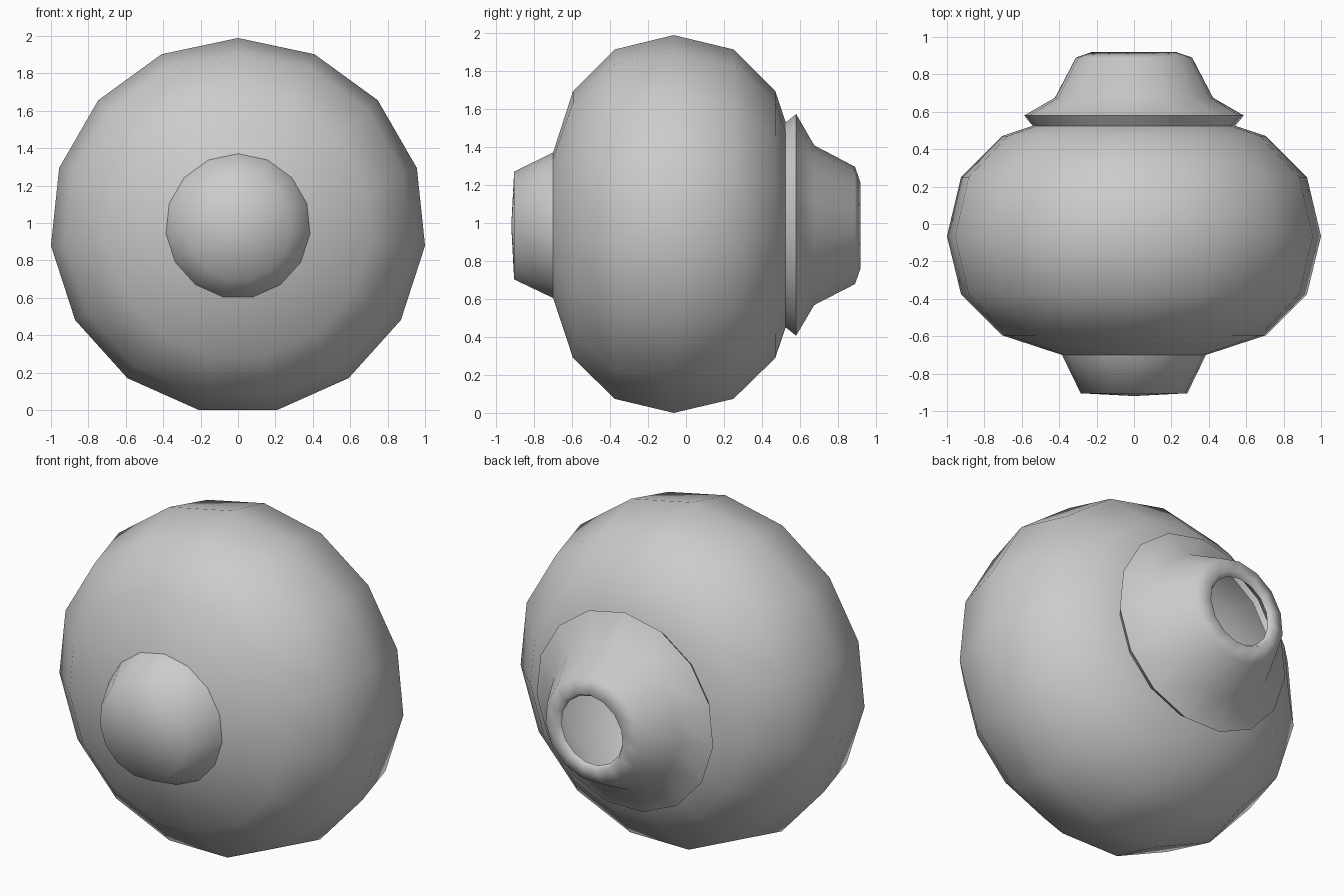
import bpy, bmesh, math

if "Cube" in bpy.data.objects:
    bpy.data.objects.remove(bpy.data.objects["Cube"])

SIDES = 15
ZC = 0.9835  # height of the lathe axis, which runs along y


def lathe(name, profile):
    """Spin (y, radius) points around the y axis; radius 0 makes a pole."""
    bm = bmesh.new()
    rings = []
    for y, r in profile:
        if r == 0:
            rings.append([bm.verts.new((0, y, ZC))] * SIDES)
        else:
            rings.append([bm.verts.new((r * math.sin(2 * math.pi * i / SIDES), y,
                                        ZC + r * math.cos(2 * math.pi * i / SIDES)))
                          for i in range(SIDES)])
    for a, b in zip(rings, rings[1:]):
        for i in range(SIDES):
            j = (i + 1) % SIDES
            loop = list(dict.fromkeys([a[i], a[j], b[j], b[i]]))
            bm.faces.new(loop).smooth = True
    mesh = bpy.data.meshes.new(name)
    bm.to_mesh(mesh)
    bm.free()
    obj = bpy.data.objects.new(name, mesh)
    bpy.context.collection.objects.link(obj)
    return obj


# Slightly domed foot at the front
lathe("foot", [(-0.92, 0), (-0.905, 0.287), (-0.70, 0.387)])

# Round hollow belly
lathe("belly", [(-0.70, 0.387), (-0.595, 0.71), (-0.375, 0.93), (-0.065, 1.0055),
                (0.25, 0.93), (0.47, 0.71), (0.525, 0.545)])

# Flared underside of the collar
lathe("collar", [(0.525, 0.545), (0.58, 0.59)])

# Tapered neck with a rolled lip around the open mouth
lathe("neck", [(0.58, 0.59), (0.675, 0.425), (0.89, 0.312), (0.92, 0.225),
               (0.89, 0.205)])
